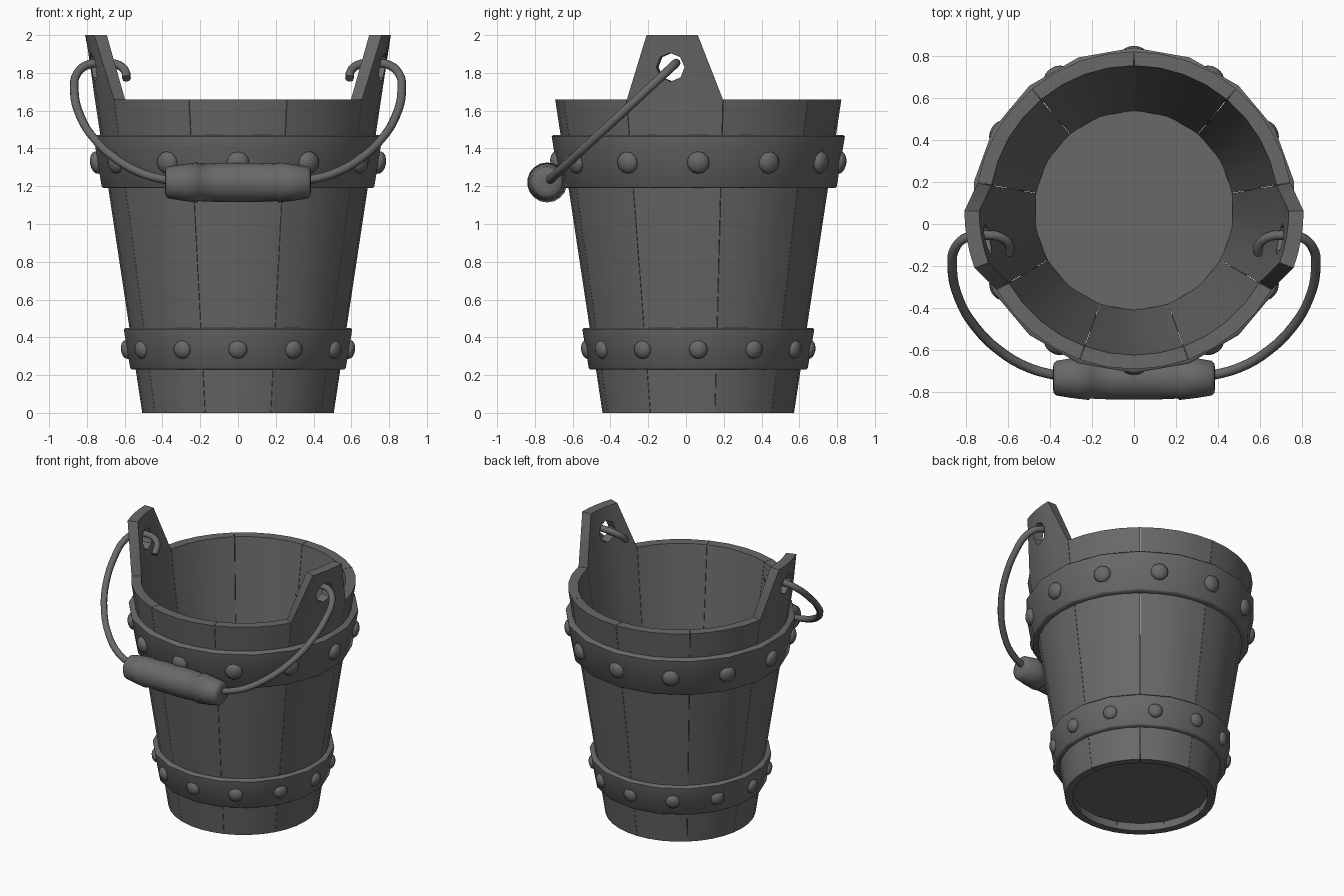
import bpy, bmesh
from math import sin, cos, radians, pi
from mathutils import Vector, Matrix

if "Cube" in bpy.data.objects:
    bpy.data.objects.remove(bpy.data.objects["Cube"])

CY = 0.065                       # bucket axis sits slightly behind the origin
outer = lambda z: 0.507 + 0.151 * z
inner = lambda z: 0.455 + 0.1416 * z

# Dark grey used for every part
DARK = bpy.data.materials.new("dark_grey")
DARK.diffuse_color = (0.14, 0.14, 0.14, 1)
DARK.use_nodes = True
DARK.node_tree.nodes["Principled BSDF"].inputs["Base Color"].default_value = DARK.diffuse_color


def polar(r, deg, z):
    a = radians(deg)
    return Vector((r * cos(a), CY + r * sin(a), z))


def finish(ob, angle=35):
    bpy.ops.object.select_all(action='DESELECT')
    ob.select_set(True)
    bpy.context.view_layer.objects.active = ob
    for m in list(ob.modifiers):
        bpy.ops.object.modifier_apply(modifier=m.name)
    ob.data.materials.clear()
    ob.data.materials.append(DARK)
    bpy.ops.object.shade_smooth_by_angle(angle=radians(angle))


def to_object(name, bm):
    bmesh.ops.recalc_face_normals(bm, faces=bm.faces[:])
    me = bpy.data.meshes.new(name)
    bm.to_mesh(me)
    bm.free()
    ob = bpy.data.objects.new(name, me)
    bpy.context.collection.objects.link(ob)
    return ob


def lathe(name, profile, n, place, closed=False):
    """Revolve (radius, height) points; place(r, degrees, h) gives the position."""
    bm = bmesh.new()
    rings = [[bm.verts.new(place(r, 90 + 360 * i / n, h)) for i in range(n)] for r, h in profile]
    pairs = list(zip(rings, rings[1:])) + ([(rings[-1], rings[0])] if closed else [])
    for a, b in pairs:
        for i in range(n):
            j = (i + 1) % n
            bm.faces.new((a[i], a[j], b[j], b[i]))
    if not closed:
        bm.faces.new(rings[0])
        bm.faces.new(rings[-1])
    return to_object(name, bm)


# Staves: nine curved boards, two of them with tapered ears
def stave(name, mid, ear):
    levels = [(0, 19.9), (1.66, 19.9)] + ([(2.0, 9.8)] if ear else [])
    bm = bmesh.new()
    grid = []
    for z, half in levels:
        grid.append([[bm.verts.new(polar(f(z), mid + k * half, z)) for k in (-1, -0.5, 0, 0.5, 1)]
                     for f in (outer, inner)])
    for lo, hi in zip(grid, grid[1:]):
        loop_lo, loop_hi = lo[0] + lo[1][::-1], hi[0] + hi[1][::-1]
        for i in range(10):
            j = (i + 1) % 10
            bm.faces.new((loop_lo[i], loop_lo[j], loop_hi[j], loop_hi[i]))
    for o, n in (grid[0], grid[-1]):
        for i in range(4):
            bm.faces.new((o[i], o[i + 1], n[i + 1], n[i]))
    ob = to_object(name, bm)
    if ear:
        # Handle hole through the ear
        bpy.ops.mesh.primitive_cylinder_add(vertices=8, radius=0.076, depth=0.5,
                                            location=(0.75 if cos(radians(mid)) > 0 else -0.75, -0.08, 1.83),
                                            rotation=(0, pi / 2, radians(mid)))
        cutter = bpy.context.object
        cutter.hide_render = True
        m = ob.modifiers.new("hole", 'BOOLEAN')
        m.operation, m.object, m.solver = 'DIFFERENCE', cutter, 'EXACT'
        finish(ob)
        bpy.data.objects.remove(cutter)
    else:
        finish(ob)


for k in range(9):
    mid = (70 + 40 * k) % 360
    stave(f"stave_{k + 1}", mid, mid in (190, 350))

# Floor
finish(lathe("floor", [(0.465, 0.06), (0.478, 0.14)], 18, polar))


# Hoops with twelve rivets each
def hoop(name, z0, z1, r0, r1, rz, rr):
    e = 0.008
    prof = [(outer(z0) - 0.012, z0), (r0 - e, z0), (r0, z0 + e),
            (r1, z1 - e), (r1 - e, z1), (outer(z1) - 0.012, z1)]
    finish(lathe(name, prof, 18, polar, closed=True), 50)
    rad = r0 + (r1 - r0) * (rz - z0) / (z1 - z0) - 0.006
    bm = bmesh.new()
    for k in range(12):
        mat = (Matrix.Translation(polar(rad, 30 * k, rz)) @ Matrix.Rotation(radians(30 * k), 4, 'Z')
               @ Matrix.Rotation(pi / 2 + 0.15, 4, 'Y') @ Matrix.Diagonal((1, 1, 0.6, 1)))
        bmesh.ops.create_uvsphere(bm, u_segments=12, v_segments=8, radius=rr, matrix=mat)
    finish(to_object(name + "_rivets", bm), 60)


hoop("lower_hoop", 0.23, 0.45, 0.58, 0.614, 0.335, 0.05)
hoop("upper_hoop", 1.19, 1.47, 0.733, 0.776, 1.325, 0.06)

# Bail wires: hook, loop through the ear, sweep down to the grip (x, z in a slanted plane)
wire = [(0.59, 1.77), (0.597, 1.81), (0.635, 1.842), (0.71, 1.852), (0.79, 1.845), (0.85, 1.80),
        (0.867, 1.71), (0.835, 1.57), (0.76, 1.45), (0.64, 1.34), (0.50, 1.265), (0.34, 1.225)]
for side, s in (("left", -1), ("right", 1)):
    cu = bpy.data.curves.new(side + "_handle_wire", 'CURVE')
    cu.dimensions = '3D'
    cu.bevel_depth, cu.bevel_resolution, cu.resolution_u = 0.023, 2, 4
    cu.use_fill_caps = True
    sp = cu.splines.new('BEZIER')
    sp.bezier_points.add(len(wire) - 1)
    for p, (x, z) in zip(sp.bezier_points, wire):
        p.co = (s * x, -0.735 + (z - 1.22) * 1.08, z)
        p.handle_left_type = p.handle_right_type = 'AUTO'
    ob = bpy.data.objects.new(cu.name, cu)
    bpy.context.collection.objects.link(ob)
    bpy.ops.object.select_all(action='DESELECT')
    ob.select_set(True)
    bpy.context.view_layer.objects.active = ob
    bpy.ops.object.convert(target='MESH')
    finish(bpy.context.object, 50)

# Grip: turned bar with a rounded collar at each end
half = [(0.04, 0.387), (0.07, 0.384), (0.084, 0.37), (0.096, 0.30), (0.106, 0.215), (0.099, 0.21), (0.104, 0.10)]
profile = [(r, -h) for r, h in half] + half[::-1]
finish(lathe("handle_grip", profile, 18,
             lambda r, d, h: Vector((h, -0.735 + r * cos(radians(d)), 1.22 + r * sin(radians(d))))), 62)
